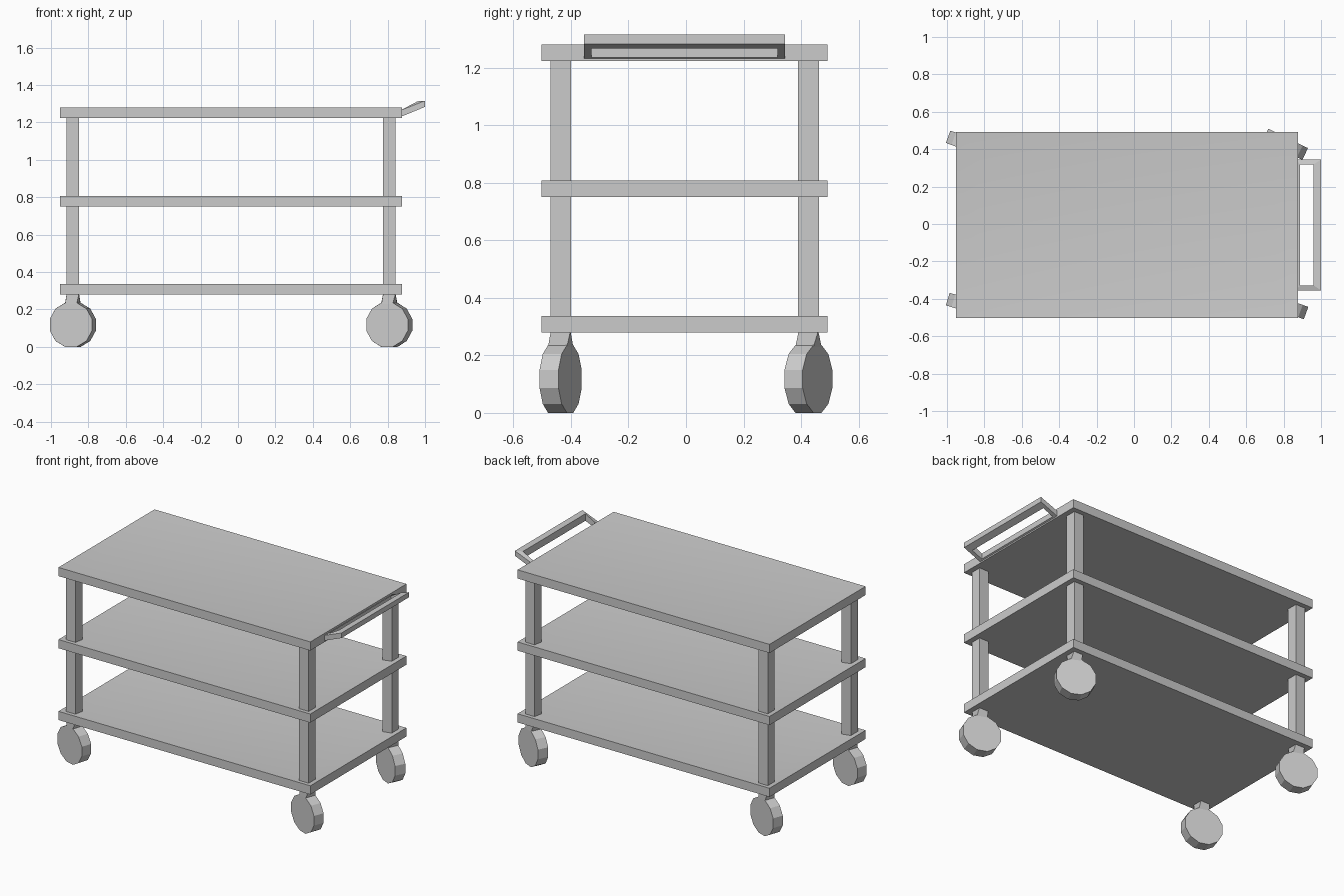
import bpy, bmesh, math

if "Cube" in bpy.data.objects:
    bpy.data.objects.remove(bpy.data.objects["Cube"])

CX, CY = -0.037, -0.005        # centre of the cart frame


def make(name, verts, faces):
    me = bpy.data.meshes.new(name)
    me.from_pydata(verts, [], faces)
    bm = bmesh.new()
    bm.from_mesh(me)
    bmesh.ops.recalc_face_normals(bm, faces=bm.faces)
    bm.to_mesh(me)
    bm.free()
    ob = bpy.data.objects.new(name, me)
    bpy.context.collection.objects.link(ob)
    return ob


def loft(name, rings, closed=False):
    """Skin equal-length rings; cap the ends, or join last to first."""
    n = len(rings[0])
    verts = [v for r in rings for v in r]
    m = len(rings)
    faces = []
    for k in range(m if closed else m - 1):
        a, b = k * n, ((k + 1) % m) * n
        faces += [(a + i, a + (i + 1) % n, b + (i + 1) % n, b + i) for i in range(n)]
    if not closed:
        faces += [tuple(range(n)), tuple(range((m - 1) * n, m * n))]
    return make(name, verts, faces)


def rect(cx, cy, z, hx, hy, ang=0.0):
    c, s = math.cos(ang), math.sin(ang)
    return [(cx + x * c - y * s, cy + x * s + y * c, z)
            for x, y in ((-hx, -hy), (hx, -hy), (hx, hy), (-hx, hy))]


# shelves: trays with a thin lip and a shallow dished floor
for name, top in (("bottom_shelf", 0.337), ("middle_shelf", 0.808), ("top_shelf", 1.281)):
    hx, hy = 0.914, 0.498
    ob = loft(name, [rect(CX, CY, top - 0.057, hx, hy), rect(CX, CY, top, hx, hy),
                     rect(CX, CY, top - 0.015, hx - 0.12, hy - 0.13)])
    bpy.context.view_layer.objects.active = ob
    ob.select_set(True)
    bpy.ops.object.shade_smooth_by_angle(angle=math.radians(30))
    ob.select_set(False)

# posts and swivelled casters at each corner
swivel = {(-1, -1): -17, (1, -1): -20, (-1, 1): -20, (1, 1): -26}
for (sx, sy), deg in swivel.items():
    x, y = CX + sx * 0.846, CY + sy * 0.431
    a = math.radians(deg)
    tag = ("front" if sy < 0 else "back") + ("_left" if sx < 0 else "_right")
    loft(tag + "_post", [rect(x, y, 0.30, 0.034, 0.036), rect(x, y, 1.25, 0.034, 0.036)])
    # neck twists from the post down to the wheel's top facet
    loft(tag + "_caster_neck", [rect(x, y, 0.285, 0.033, 0.034),
                                rect(x, y, 0.23, 0.032, 0.035, a)])
    # twelve-sided wheel resting on a flat facet
    r = 0.118 / math.cos(math.pi / 12)
    rings = []
    for t in (-0.035, 0.035):
        ring = []
        for i in range(12):
            th = (i + 0.5) * math.pi / 6
            u, w = r * math.cos(th), r * math.sin(th)
            ring.append((x + u * math.cos(a) - t * math.sin(a),
                         y + u * math.sin(a) + t * math.cos(a), 0.118 + w))
        rings.append(ring)
    loft(tag + "_wheel", rings)

# push handle: sloping rectangular frame
xi0, xi1, xo1, xo0 = 0.868, 0.887, 0.96, 1.0
yo, yi = 0.35, 0.323
outer = [(xi0, -yo), (xo0, -yo), (xo0, yo), (xi0, yo)]
inner = [(xi1, -yi), (xo1, -yi), (xo1, yi), (xi1, yi)]


def top_z(x):
    pts = [(0.868, 1.264), (0.887, 1.273), (0.96, 1.313), (1.0, 1.316)]
    return min(pts, key=lambda p: abs(p[0] - x))[1]


def low_z(x):
    return 1.229 + (x - 0.868) * 0.41


rings = [[(x, CY + y, f(x)) for x, y in loop]
         for loop, f in ((outer, low_z), (outer, top_z), (inner, top_z), (inner, low_z))]
loft("push_handle", rings, closed=True)
